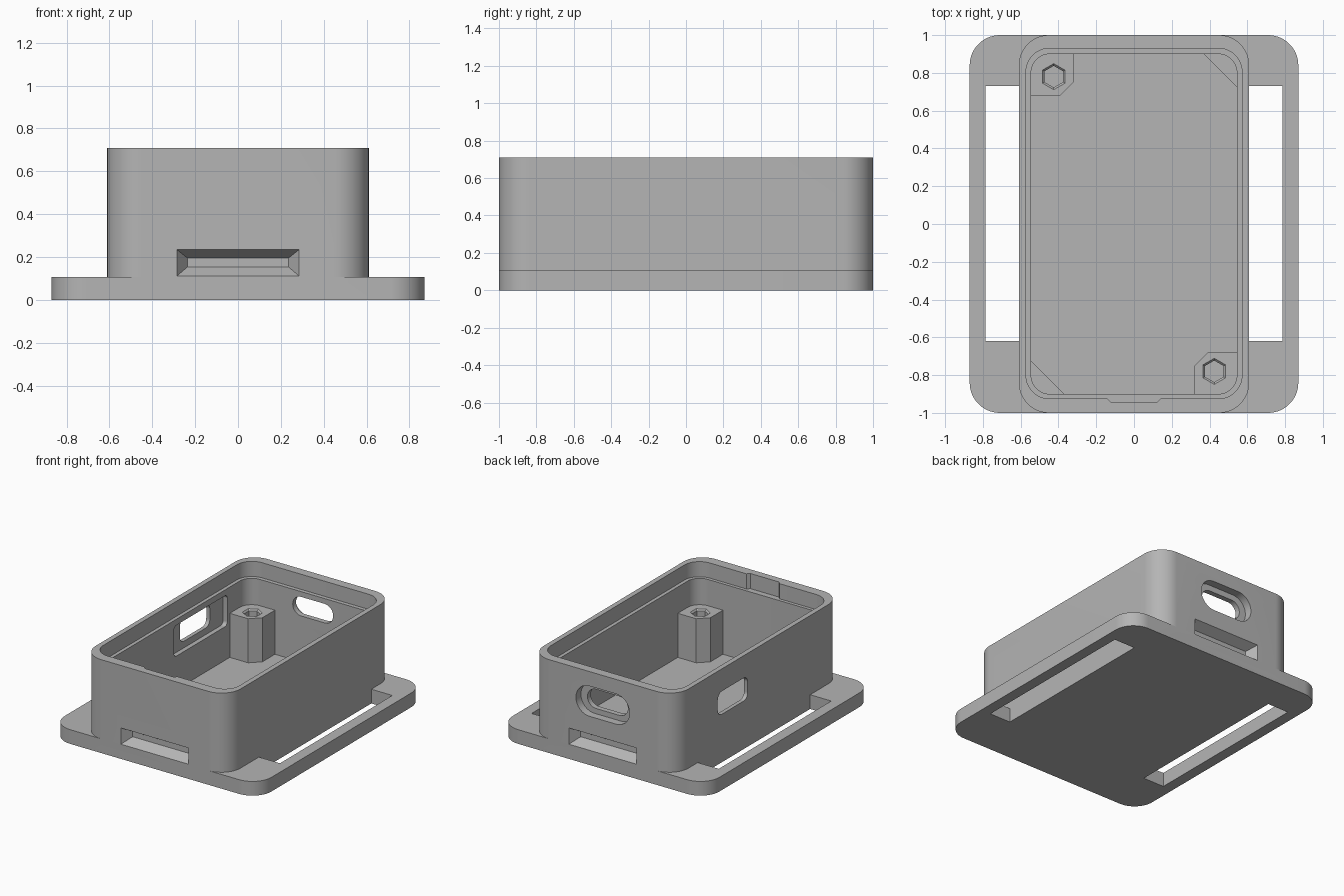
import bpy, bmesh, math

cube = bpy.data.objects.get("Cube")
if cube:
    bpy.data.objects.remove(cube, do_unlink=True)

grey = bpy.data.materials.new("plain_grey")
grey.use_nodes = True
GREY = (0.46, 0.46, 0.46, 1)
grey.diffuse_color = GREY
grey.node_tree.nodes["Principled BSDF"].inputs["Base Color"].default_value = GREY


def loft(name, rings):
    """Closed solid through two rings of points."""
    bm = bmesh.new()
    a, b = [[bm.verts.new(p) for p in ring] for ring in rings]
    bm.faces.new(a)
    bm.faces.new(b)
    n = len(a)
    for i in range(n):
        j = (i + 1) % n
        bm.faces.new((a[i], a[j], b[j], b[i]))
    bmesh.ops.recalc_face_normals(bm, faces=bm.faces)
    mesh = bpy.data.meshes.new(name)
    bm.to_mesh(mesh)
    bm.free()
    mesh.materials.append(grey)
    ob = bpy.data.objects.new(name, mesh)
    bpy.context.collection.objects.link(ob)
    return ob


def place(axis, u, v, w):
    return {"z": (u, v, w), "y": (u, w, v), "x": (w, u, v)}[axis]


def prism(name, outline, lo, hi, axis="z"):
    return loft(name, [[place(axis, u, v, w) for u, v in outline] for w in (lo, hi)])


def rounded(u0, u1, v0, v1, r, steps=14):
    """Rounded rectangle outline."""
    centres = ((u1 - r, v1 - r), (u0 + r, v1 - r), (u0 + r, v0 + r), (u1 - r, v0 + r))
    pts = []
    for k, (cu, cv) in enumerate(centres):
        for i in range(steps + 1):
            t = math.pi / 2 * (k + i / steps)
            pts.append((cu + r * math.cos(t), cv + r * math.sin(t)))
    return pts


def rect(u0, u1, v0, v1):
    return [(u0, v0), (u1, v0), (u1, v1), (u0, v1)]


def combine(target, tool, operation="DIFFERENCE"):
    mod = target.modifiers.new("combine", "BOOLEAN")
    mod.operation = operation
    mod.solver = "EXACT"
    mod.object = tool
    bpy.context.view_layer.objects.active = target
    bpy.ops.object.modifier_apply(modifier=mod.name)
    bpy.data.objects.remove(tool, do_unlink=True)


def finish(ob):
    bpy.ops.object.select_all(action="DESELECT")
    ob.select_set(True)
    bpy.context.view_layer.objects.active = ob
    bpy.ops.object.shade_smooth_by_angle(angle=math.radians(25))


# Base flange and box in one body
TOP, FLOOR, LEDGE, POST = 0.71, 0.06, 0.595, 0.395
case = prism("enclosure", rounded(-0.87, 0.87, -1, 1, 0.16), 0, 0.108)
combine(case, prism("box", rounded(-0.61, 0.61, -1, 1, 0.16), 0.03, TOP), "UNION")

# Cavity and the wider lid seat above it
combine(case, prism("cavity", rounded(-0.545, 0.545, -0.9, 0.9, 0.1), FLOOR, TOP + 0.1))
combine(case, prism("lid_seat", rounded(-0.572, 0.572, -0.925, 0.93, 0.125), LEDGE, TOP + 0.1))

# Lid catch notch in the front wall
notch = [(-0.145, -0.92), (-0.12, -0.945), (0.12, -0.945), (0.145, -0.92)]
combine(case, prism("catch_notch", notch, LEDGE, TOP + 0.1))

# Strap slots in the flange
for s in (-1, 1):
    combine(case, prism("strap_slot", rect(*sorted((s * 0.61, s * 0.787)), -0.62, 0.73), -0.1, 0.2))

# Tapered pockets on the front and back walls
for s in (-1, 1):
    rings = [[place("y", u, v, s * w) for u, v in rect(-h, h, z0, z1)]
             for h, z0, z1, w in ((0.31, 0.09, 0.255, 1.035), (0.235, 0.155, 0.195, 0.93))]
    combine(case, loft("pocket", rings))

# Oval port in the back wall, with a wider outer recess
combine(case, prism("port", rounded(-0.17, 0.17, 0.41, 0.555, 0.072), 0.8, 1.1, "y"))
combine(case, prism("port_recess", rounded(-0.225, 0.225, 0.37, 0.6, 0.114), 0.94, 1.1, "y"))

# Switch window in the right wall, with a wider inner recess
combine(case, prism("window", rounded(0.13, 0.49, 0.365, 0.54, 0.05), -0.7, -0.5, "x"))
combine(case, prism("window_recess", rounded(0.01, 0.65, 0.315, 0.55, 0.03), -0.58, -0.5, "x"))
finish(case)

# Screw posts with hexagonal sockets, in opposite corners
for s, name in ((1, "back_right_post"), (-1, "front_left_post")):
    shape = [(-0.56, 0.68), (-0.39, 0.68), (-0.32, 0.75), (-0.32, 0.915), (-0.53, 0.915), (-0.56, 0.885)]
    post = prism(name, [(s * u, s * v) for u, v in shape], FLOOR - 0.02, POST)

    def hexagon(r, z):
        return [(s * -0.425 + r * math.sin(i * math.pi / 3),
                 s * 0.78 + r * math.cos(i * math.pi / 3), z) for i in range(6)]

    combine(post, loft("socket", [hexagon(0.057, 0.15), hexagon(0.057, POST + 0.05)]))
    combine(post, loft("socket_mouth", [hexagon(0.056, POST - 0.013), hexagon(0.082, POST + 0.013)]))
    finish(post)

# Triangular board supports in the other two corners
for s, name in ((1, "back_left_support"), (-1, "front_right_support")):
    tri = [(0.36, 0.91), (0.555, 0.715), (0.555, 0.88), (0.53, 0.91)]
    finish(prism(name, [(s * u, s * v) for u, v in tri], FLOOR - 0.02, POST))
